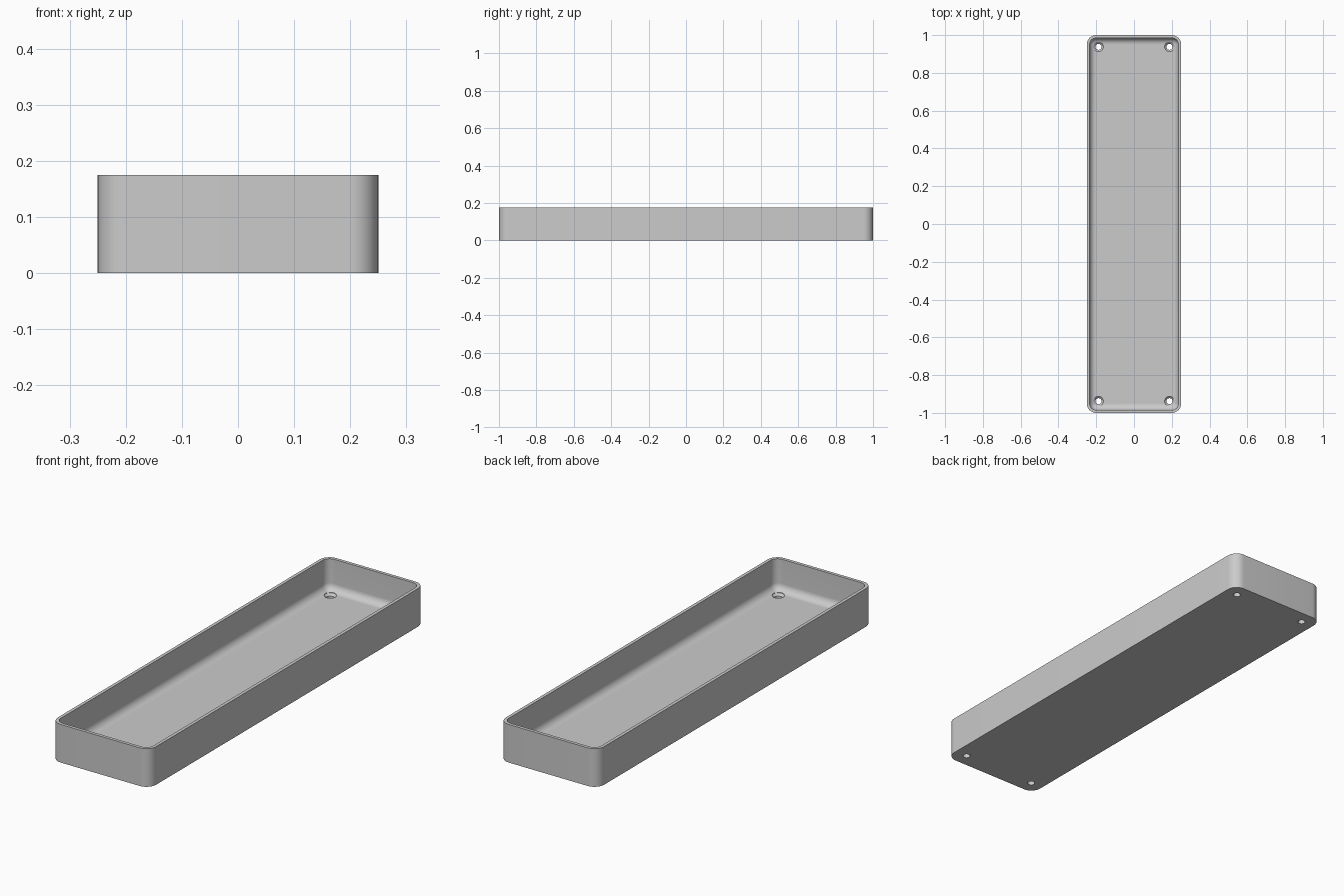
import bpy, bmesh, math

cube = bpy.data.objects.get("Cube")
if cube:
    bpy.data.objects.remove(cube, do_unlink=True)

HX, HY, HEIGHT = 0.25, 1.0, 0.175
WALL, FLOOR, CORNER, FILLET = 0.015, 0.03, 0.05, 0.034
SEGMENTS = 12

grey = bpy.data.materials.new("plain grey")
grey.use_nodes = True
colour = (0.6, 0.6, 0.6, 1)
grey.diffuse_color = colour
grey.node_tree.nodes["Principled BSDF"].inputs["Base Color"].default_value = colour


def ring(bm, inset, z):
    """Rounded rectangle, inset from the outer outline, at height z."""
    r = CORNER - inset
    verts = []
    for quarter, (sx, sy) in enumerate([(1, 1), (-1, 1), (-1, -1), (1, -1)]):
        for i in range(SEGMENTS + 1):
            a = (quarter + i / SEGMENTS) * math.pi / 2
            verts.append(bm.verts.new((sx * (HX - CORNER) + r * math.cos(a),
                                       sy * (HY - CORNER) + r * math.sin(a), z)))
    return verts


def loft(name, make_rings):
    """Closed solid through a list of matching rings."""
    bm = bmesh.new()
    rings = make_rings(bm)
    for a, b in zip(rings, rings[1:]):
        n = len(a)
        for i in range(n):
            bm.faces.new((a[i], a[(i + 1) % n], b[(i + 1) % n], b[i]))
    bm.faces.new(rings[0])
    bm.faces.new(rings[-1])
    bmesh.ops.recalc_face_normals(bm, faces=bm.faces)
    mesh = bpy.data.meshes.new(name)
    bm.to_mesh(mesh)
    bm.free()
    mesh.materials.append(grey)
    obj = bpy.data.objects.new(name, mesh)
    bpy.context.collection.objects.link(obj)
    return obj


# Tray: outer wall, rim, inner wall, rounded inner floor edge
def tray_rings(bm):
    profile = [(0, 0), (0, HEIGHT), (WALL, HEIGHT)]
    for i in range(SEGMENTS + 1):
        a = i / SEGMENTS * math.pi / 2
        profile.append((WALL + FILLET * (1 - math.cos(a)),
                        FLOOR + FILLET * (1 - math.sin(a))))
    return [ring(bm, inset, z) for inset, z in profile]


tray = loft("tray", tray_rings)


# Countersunk screw holes in the four corners
def hole_rings(bm):
    profile = [(0.016, -0.02), (0.016, FLOOR - 0.01), (0.026, FLOOR), (0.026, 0.1)]
    return [[bm.verts.new((r * math.cos(t * math.pi / 16), r * math.sin(t * math.pi / 16), z))
             for t in range(32)] for r, z in profile]


bpy.context.view_layer.objects.active = tray
for sx in (-1, 1):
    for sy in (-1, 1):
        cutter = loft("screw_hole_cutter", hole_rings)
        cutter.location = (sx * 0.188, sy * 0.938, 0)
        cutter.hide_render = True
        cut = tray.modifiers.new("screw_hole", "BOOLEAN")
        cut.operation = "DIFFERENCE"
        cut.solver = "EXACT"
        cut.object = cutter
        bpy.ops.object.modifier_apply(modifier=cut.name)
        bpy.data.objects.remove(cutter, do_unlink=True)

# Smooth curves, crisp rim and base edges
bpy.ops.object.select_all(action="DESELECT")
tray.select_set(True)
bpy.context.view_layer.objects.active = tray
bpy.ops.object.shade_smooth_by_angle(angle=math.radians(30))
